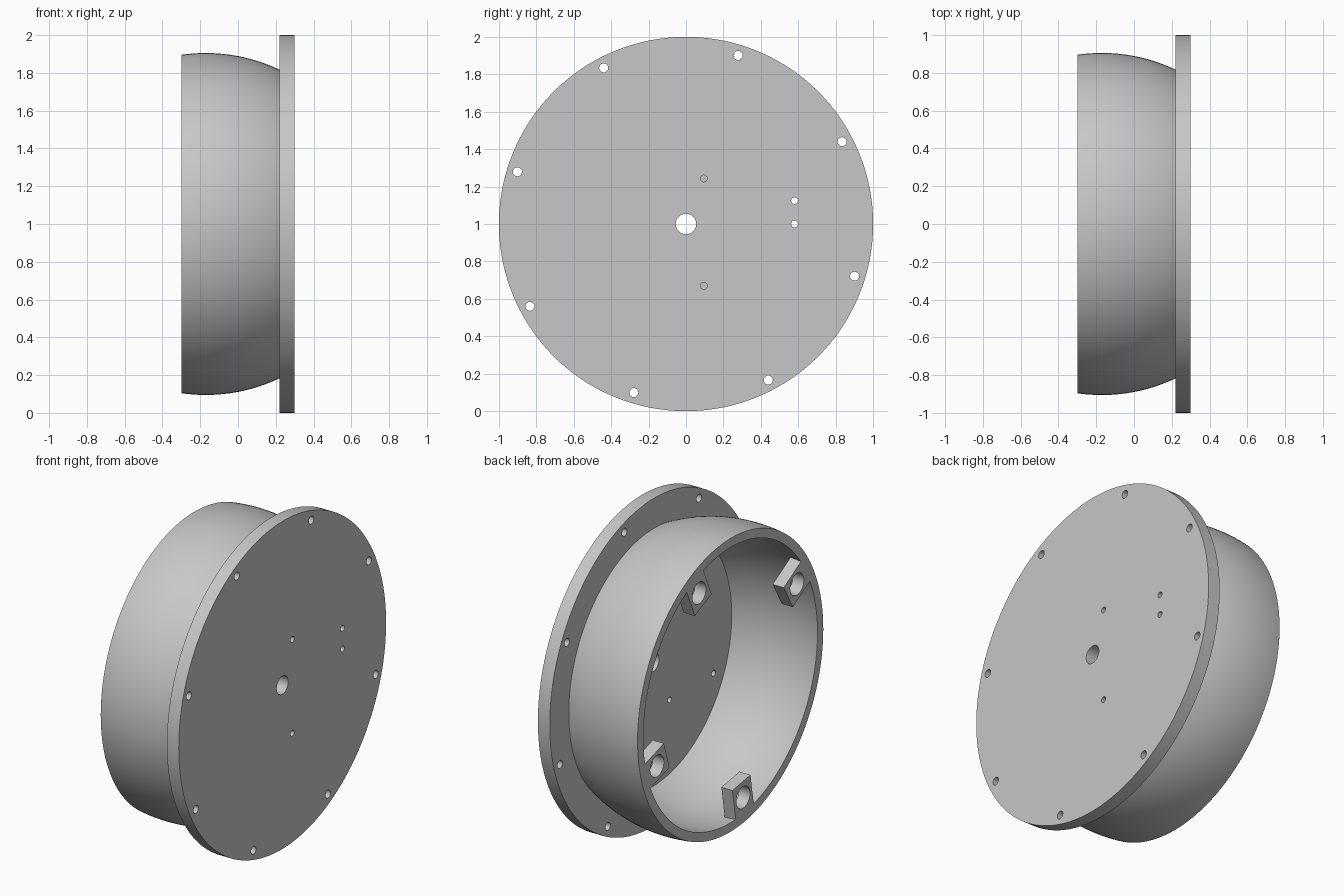
import bpy, bmesh
from math import sqrt, sin, cos, radians, pi
from mathutils import Matrix, Vector

if "Cube" in bpy.data.objects:
    bpy.data.objects.remove(bpy.data.objects["Cube"], do_unlink=True)

grey = bpy.data.materials.new("plain grey")
grey.use_nodes = True
grey.diffuse_color = (0.57, 0.57, 0.57, 1)
grey.node_tree.nodes["Principled BSDF"].inputs["Base Color"].default_value = (0.57, 0.57, 0.57, 1)

OPEN, SEAT, BACK = -0.30, 0.22, 0.30     # open rim, flange inner face, flange outer face
CENTRE_Z = 1.0


def make_object(name, bm):
    bmesh.ops.recalc_face_normals(bm, faces=bm.faces)
    mesh = bpy.data.meshes.new(name)
    bm.to_mesh(mesh)
    bm.free()
    mesh.materials.append(grey)
    obj = bpy.data.objects.new(name, mesh)
    bpy.context.collection.objects.link(obj)
    return obj


def add_disc(bm, y, z, radius, x0, x1, segments=32):
    """Cylinder along x; y and z are measured from the axis."""
    place = Matrix.Translation(((x0 + x1) / 2, y, CENTRE_Z + z)) @ Matrix.Rotation(pi / 2, 4, 'Y')
    bmesh.ops.create_cone(bm, cap_ends=True, segments=segments, radius1=radius,
                          radius2=radius, depth=x1 - x0, matrix=place)


def cut(obj, bm):
    """Subtract the cutter from the object and discard it."""
    cutter = make_object("hole_cutter", bm)
    cutter.hide_render = True
    mod = obj.modifiers.new("holes", 'BOOLEAN')
    mod.operation, mod.solver, mod.object = 'DIFFERENCE', 'EXACT', cutter
    graph = bpy.context.evaluated_depsgraph_get()
    result = bpy.data.meshes.new_from_object(obj.evaluated_get(graph))
    obj.modifiers.clear()
    obj.data = result
    bpy.data.objects.remove(cutter, do_unlink=True)


def smooth(obj):
    bpy.ops.object.select_all(action='DESELECT')
    obj.select_set(True)
    bpy.context.view_layer.objects.active = obj
    bpy.ops.object.shade_smooth_by_angle(angle=radians(30))


# Round mounting flange
bm = bmesh.new()
add_disc(bm, 0, 0, 1.0, SEAT, BACK, 160)
flange = make_object("flange", bm)

# Flange holes: bolt circle, centre bore, small through holes, blind holes
bm = bmesh.new()
for k in range(8):
    a = radians(27.8 + 45 * k)
    add_disc(bm, 0.943 * cos(a), 0.943 * sin(a), 0.024, SEAT - 0.1, BACK + 0.1)
add_disc(bm, 0, 0, 0.055, SEAT - 0.1, BACK + 0.1, 48)
for z in (0, 0.125):
    add_disc(bm, 0.58, z, 0.018, SEAT - 0.1, BACK + 0.1)
for z in (0.243, -0.33):
    add_disc(bm, 0.095, z, 0.018, BACK - 0.05, BACK + 0.1)
for y in (-0.58, -0.156):
    add_disc(bm, y, -0.288, 0.018, SEAT - 0.1, SEAT + 0.05)
cut(flange, bm)
smooth(flange)

# Hollow shell: a slice of a thick sphere, open towards -x
SPHERE_X, OUTER, INNER, STEPS = -0.17, 0.905, 0.85, 24
profile = []
for radius, start, end in ((OUTER, SEAT, OPEN), (INNER, OPEN, SEAT)):
    for i in range(STEPS + 1):
        x = start + (end - start) * i / STEPS
        profile.append(Vector((x, 0, CENTRE_Z + sqrt(radius ** 2 - (x - SPHERE_X) ** 2))))
bm = bmesh.new()
verts = [bm.verts.new(p) for p in profile]
edges = [bm.edges.new((verts[i - 1], verts[i])) for i in range(len(verts))]
bmesh.ops.spin(bm, geom=verts + edges, cent=(0, 0, CENTRE_Z), axis=(1, 0, 0),
               angle=2 * pi, steps=144, use_merge=True)
bmesh.ops.remove_doubles(bm, verts=bm.verts, dist=0.0001)
smooth(make_object("shell", bm))

# Four drilled lugs, flush with the open rim
DEPTH, WIDTH, LUG_IN, LUG_OUT, HOLE_R = 0.075, 0.176, 0.645, 0.85, 0.742
for n, degrees in enumerate((66, 150, 260.5, -17.5)):
    a = radians(degrees)
    bm = bmesh.new()
    bmesh.ops.create_cube(bm, size=1, matrix=(
        Matrix.Translation((0, 0, CENTRE_Z)) @ Matrix.Rotation(a, 4, 'X')
        @ Matrix.Translation((OPEN + DEPTH / 2, (LUG_IN + LUG_OUT) / 2, 0))
        @ Matrix.Diagonal((DEPTH, LUG_OUT - LUG_IN, WIDTH, 1))))
    lug = make_object(f"lug_{n + 1}", bm)
    bm = bmesh.new()
    add_disc(bm, HOLE_R * cos(a), HOLE_R * sin(a), 0.066, OPEN - 0.1, OPEN + DEPTH + 0.1, 40)
    cut(lug, bm)
    smooth(lug)
